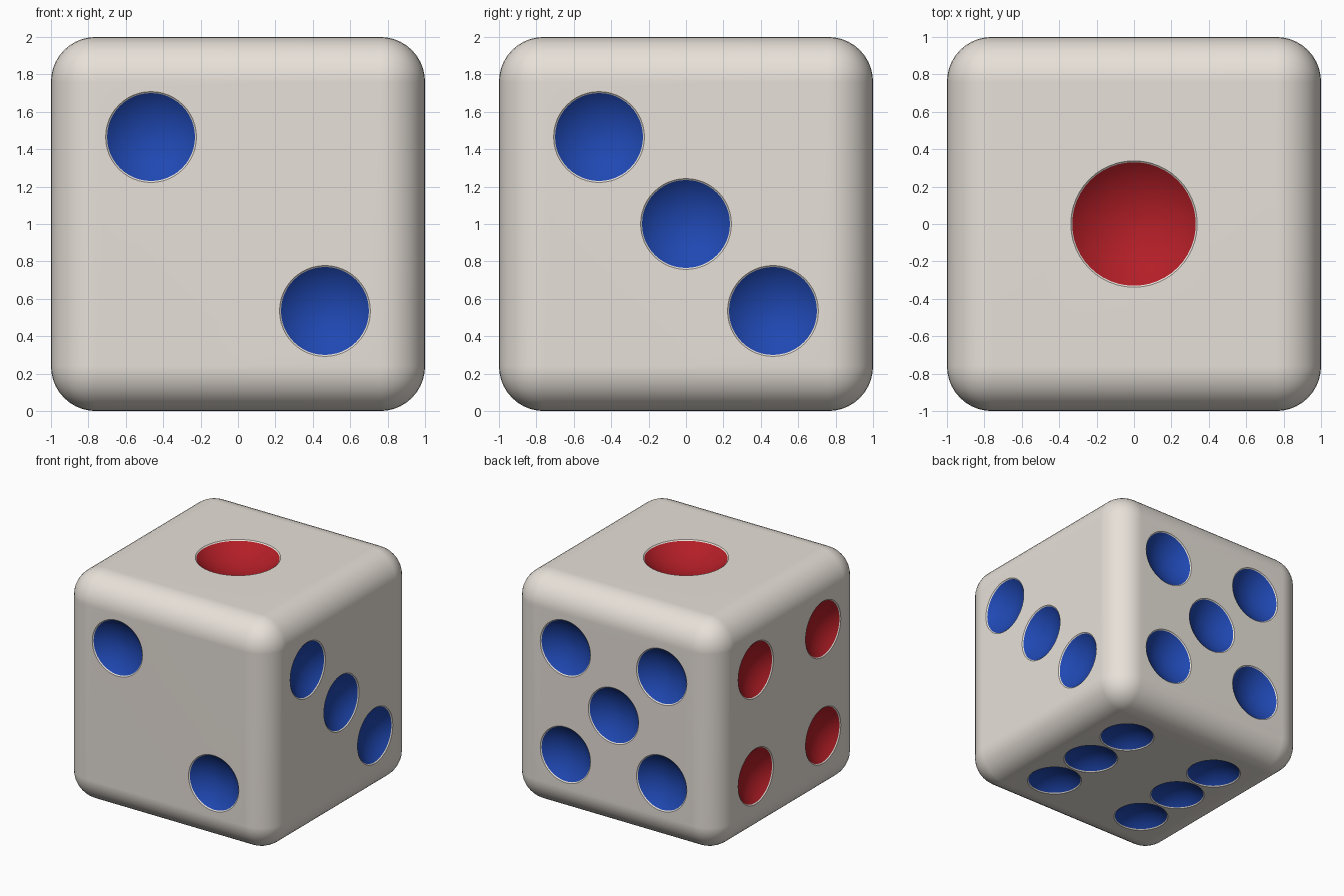
import bpy, bmesh, math
from mathutils import Vector

if "Cube" in bpy.data.objects:
    bpy.data.objects.remove(bpy.data.objects["Cube"])

HALF, ROUND, GAP = 1.0, 0.24, 0.465
SMALL, LARGE, SIX = 0.235, 0.33, 0.215
LIP, SEGS, STEPS = 0.008, 48, 8


def material(name, rgb):
    m = bpy.data.materials.new(name)
    m.diffuse_color = (*rgb, 1)
    m.use_nodes = True
    m.node_tree.nodes["Principled BSDF"].inputs["Base Color"].default_value = m.diffuse_color
    return m


def add_pip(bm, centre, right, up, radius, colour):
    """Spherical bowl with a thin ivory lip; returns the edges of its outer rim."""
    normal = right.cross(up)
    depth = radius * 0.4
    bowl = depth - LIP
    sphere = (radius ** 2 + bowl ** 2) / (2 * bowl)
    ang = math.asin(radius / sphere)
    profile = [(sphere * math.sin(ang * i / STEPS),
                -depth + sphere * (1 - math.cos(ang * i / STEPS)))
               for i in range(1, STEPS + 1)]
    profile.append((radius + LIP, 0.0))
    rings = []
    for r, z in profile:
        ring = []
        for k in range(SEGS):
            t = 2 * math.pi * k / SEGS
            ring.append(bm.verts.new(centre + right * (r * math.cos(t))
                                     + up * (r * math.sin(t)) + normal * z))
        rings.append(ring)
    pole = bm.verts.new(centre - normal * depth)
    for k in range(SEGS):
        n = (k + 1) % SEGS
        bm.faces.new((pole, rings[0][k], rings[0][n])).material_index = colour
        for i in range(STEPS):
            f = bm.faces.new((rings[i][k], rings[i + 1][k], rings[i + 1][n], rings[i][n]))
            f.material_index = colour if i < STEPS - 1 else 0
    rim = rings[-1]
    return [bm.edges.get((rim[k], rim[(k + 1) % SEGS])) for k in range(SEGS)]


# Rounded cube body
bm = bmesh.new()
bmesh.ops.create_cube(bm, size=2 * HALF)
bmesh.ops.bevel(bm, geom=bm.edges[:], offset=ROUND, offset_type='OFFSET',
                segments=10, profile=0.5, affect='EDGES')
bm.normal_update()

# Pip layouts: right axis, up axis, colour, radius, spots
X, Y, Z = Vector((1, 0, 0)), Vector((0, 1, 0)), Vector((0, 0, 1))
corners = [(a, b) for a in (-1, 1) for b in (-1, 1)]
diagonal = [(-1, 1), (1, -1)]
layouts = [
    (X, Y, 2, LARGE, [(0, 0)]),                         # top: one
    (X, Z, 1, SMALL, diagonal),                         # front: two
    (Y, Z, 1, SMALL, diagonal + [(0, 0)]),              # right: three
    (-Y, Z, 2, SMALL, corners),                         # left: four
    (-X, Z, 1, SMALL, corners + [(0, 0)]),              # back: five
    (X, -Y, 1, SIX, corners + [(-1, 0), (1, 0)]),       # bottom: six
]

# Replace each flat side by bowls plus a fill with round holes
for right, up, colour, radius, spots in layouts:
    normal = right.cross(up)
    flat = max(bm.faces, key=lambda f: f.calc_area() * (f.normal.dot(normal) > 0.999))
    edges = list(flat.edges)
    bmesh.ops.delete(bm, geom=[flat], context='FACES_ONLY')
    for u, v in spots:
        centre = normal * HALF + right * (u * GAP) + up * (v * GAP)
        edges += add_pip(bm, centre, right, up, radius, colour)
    bmesh.ops.triangle_fill(bm, edges=edges, use_beauty=True, normal=normal)
    bm.normal_update()

bmesh.ops.recalc_face_normals(bm, faces=bm.faces[:])
bmesh.ops.translate(bm, verts=bm.verts[:], vec=(0, 0, HALF))

mesh = bpy.data.meshes.new("die_body")
bm.to_mesh(mesh)
bm.free()
for name, rgb in (("ivory", (0.80, 0.75, 0.69)),
                  ("blue", (0.014, 0.065, 0.45)),
                  ("red", (0.45, 0.013, 0.02))):
    mesh.materials.append(material(name, rgb))
die = bpy.data.objects.new("die_body", mesh)
bpy.context.scene.collection.objects.link(die)

# Smooth shading with crisp pip rims
bpy.context.view_layer.update()
bpy.context.view_layer.objects.active = die
die.select_set(True)
bpy.ops.object.shade_smooth_by_angle(angle=math.radians(30))
weighted = die.modifiers.new("face_normals", 'WEIGHTED_NORMAL')
weighted.keep_sharp = True
